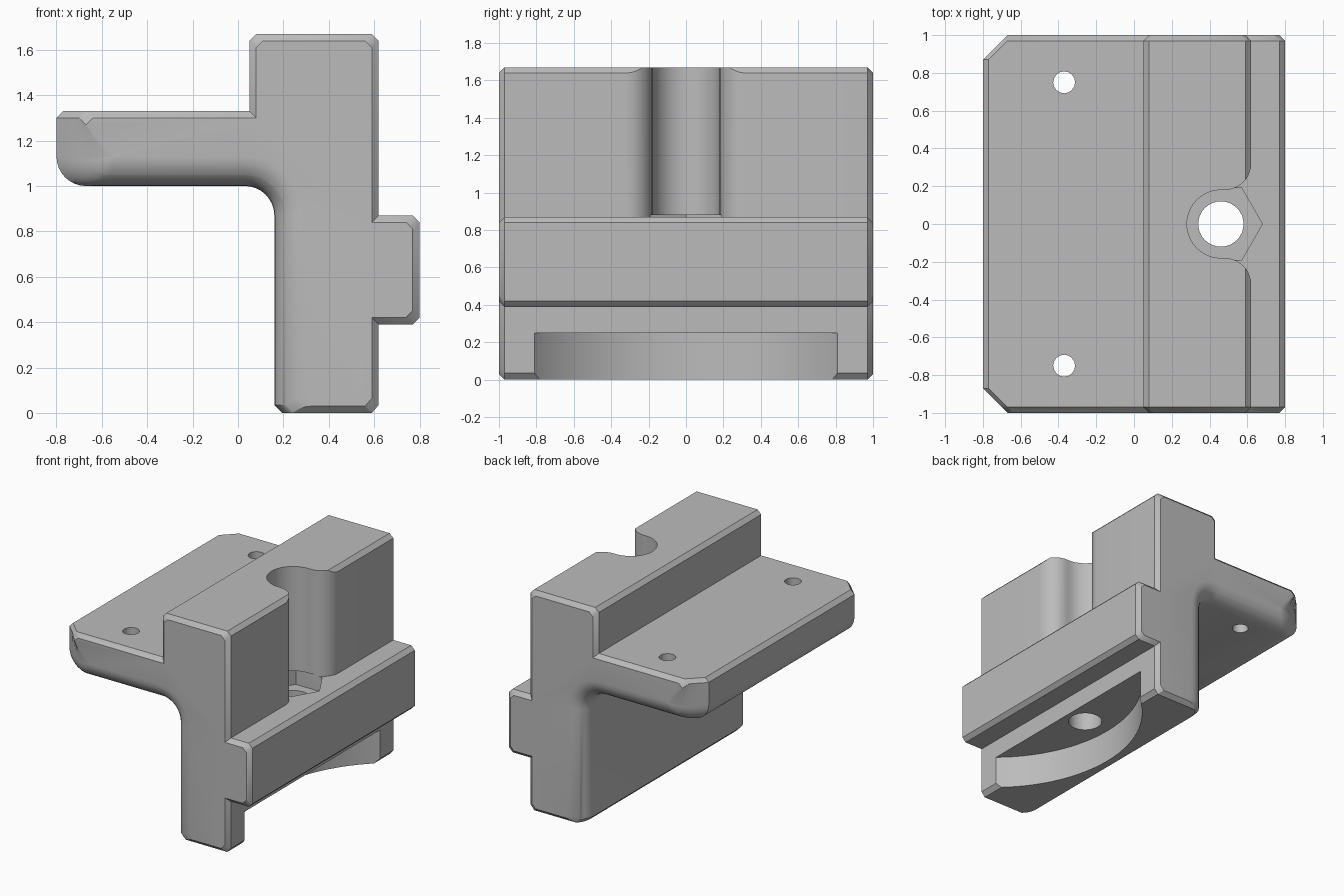
import bpy, bmesh
from math import sin, cos, pi, sqrt

cube = bpy.data.objects.get("Cube")
if cube:
    bpy.data.objects.remove(cube, do_unlink=True)

# Single plain grey
grey = bpy.data.materials.new("plain grey")
grey.use_nodes = True
colour = (0.5, 0.5, 0.5, 1)
grey.diffuse_color = colour
grey.node_tree.nodes["Principled BSDF"].inputs["Base Color"].default_value = colour

ROUND, CHAMFER = 0.13, 0.03


def arc(cx, cy, r, start, end, steps=8):
    angles = [start + (end - start) * i / steps for i in range(steps + 1)]
    return [(cx + r * cos(a), cy + r * sin(a)) for a in angles]


def loft(name, rings):
    """Skin equal-length closed rings and cap both ends."""
    bm = bmesh.new()
    loops = [[bm.verts.new(p) for p in ring] for ring in rings]
    n = len(loops[0])
    for a, b in zip(loops, loops[1:]):
        for i in range(n):
            j = (i + 1) % n
            bm.faces.new((a[i], a[j], b[j], b[i]))
    bm.faces.new(loops[0])
    bm.faces.new(loops[-1][::-1])
    bmesh.ops.recalc_face_normals(bm, faces=bm.faces)
    mesh = bpy.data.meshes.new(name)
    bm.to_mesh(mesh)
    bm.free()
    mesh.materials.append(grey)
    obj = bpy.data.objects.new(name, mesh)
    bpy.context.collection.objects.link(obj)
    return obj


def prism(name, outline, z0, z1):
    return loft(name, [[(x, y, z) for x, y in outline] for z in (z0, z1)])


def disc(cx, cy, r, sides):
    return arc(cx, cy, r, 0, 2 * pi, sides)[:-1]


def section(y):
    """Side profile at y, shrinking towards the rounded and chamfered ends."""
    k = max(0, abs(y) - (1 - ROUND))
    c = max(0, abs(y) - (1 - CHAMFER))
    d = ROUND - sqrt(max(0, ROUND ** 2 - k ** 2))
    left, right, rail = -0.8 + k, 0.62 - c, 0.8 - c
    pts = arc(left + ROUND, 1 + ROUND, max(ROUND - d, 0.004), pi, 1.5 * pi)
    pts += arc(0.03, 0.87, ROUND + d, pi / 2, 0)            # arm to column fillet
    pts += [(0.16 + d, 0.035 + c), (0.195 + d, c),          # column foot
            (right - 0.03, c), (right, 0.035 + c),
            (right, 0.39 + c), (rail - 0.03, 0.39 + c),     # rail
            (rail, 0.42 + c), (rail, 0.84 - c),
            (rail - 0.03, 0.87 - c), (right, 0.87 - c),
            (right, 1.64 - c), (right - 0.03, 1.67 - c),    # upper block
            (0.08 + c, 1.67 - c), (0.05 + c, 1.64 - c),
            (0.05 + c, 1.33 - c), (left + 0.03, 1.33 - c),  # arm top
            (left, 1.30 - c)]
    return [(x, y, z) for x, z in pts]


# Bracket body: arm, column, block and rail in one skin
ends = sorted([1 - ROUND + ROUND * sin(pi / 2 * i / 7) for i in range(8)] + [1 - CHAMFER])
body = loft("bracket_body", [section(y) for y in [-e for e in reversed(ends)] + ends])

# Flared vertical channel, nut seat, bolt hole, screw holes, curved foot pocket
channel = arc(0.46, 0, 0.18, pi / 2, 1.5 * pi, 20)
channel += arc(0.48, -0.32, 0.14, pi / 2, 0, 10) + [(0.63, -0.32), (0.63, 0.32)]
channel += arc(0.48, 0.32, 0.14, 0, -pi / 2, 10)
cutters = [
    prism("channel_cutter", channel, 0.87, 1.9),
    prism("nut_seat_cutter", disc(0.46, 0, 0.22, 6), 0.76, 0.88),
    prism("bolt_hole_cutter", disc(0.46, 0, 0.12, 32), -0.2, 1),
    prism("foot_pocket_cutter", disc(1.32, 0, 1.07, 96), -0.2, 0.25),
]
for side in (-1, 1):
    cutters.append(prism("screw_hole_cutter", disc(-0.37, 0.75 * side, 0.058, 16), 0.8, 1.5))

bpy.ops.object.select_all(action='DESELECT')
bpy.context.view_layer.objects.active = body
body.select_set(True)
for cutter in cutters:
    cutter.hide_render = True
    mod = body.modifiers.new(cutter.name, 'BOOLEAN')
    mod.operation = 'DIFFERENCE'
    mod.solver = 'EXACT'
    mod.object = cutter
    bpy.ops.object.modifier_apply(modifier=mod.name)
    bpy.data.objects.remove(cutter, do_unlink=True)

bpy.ops.object.shade_smooth_by_angle(angle=pi / 6)
